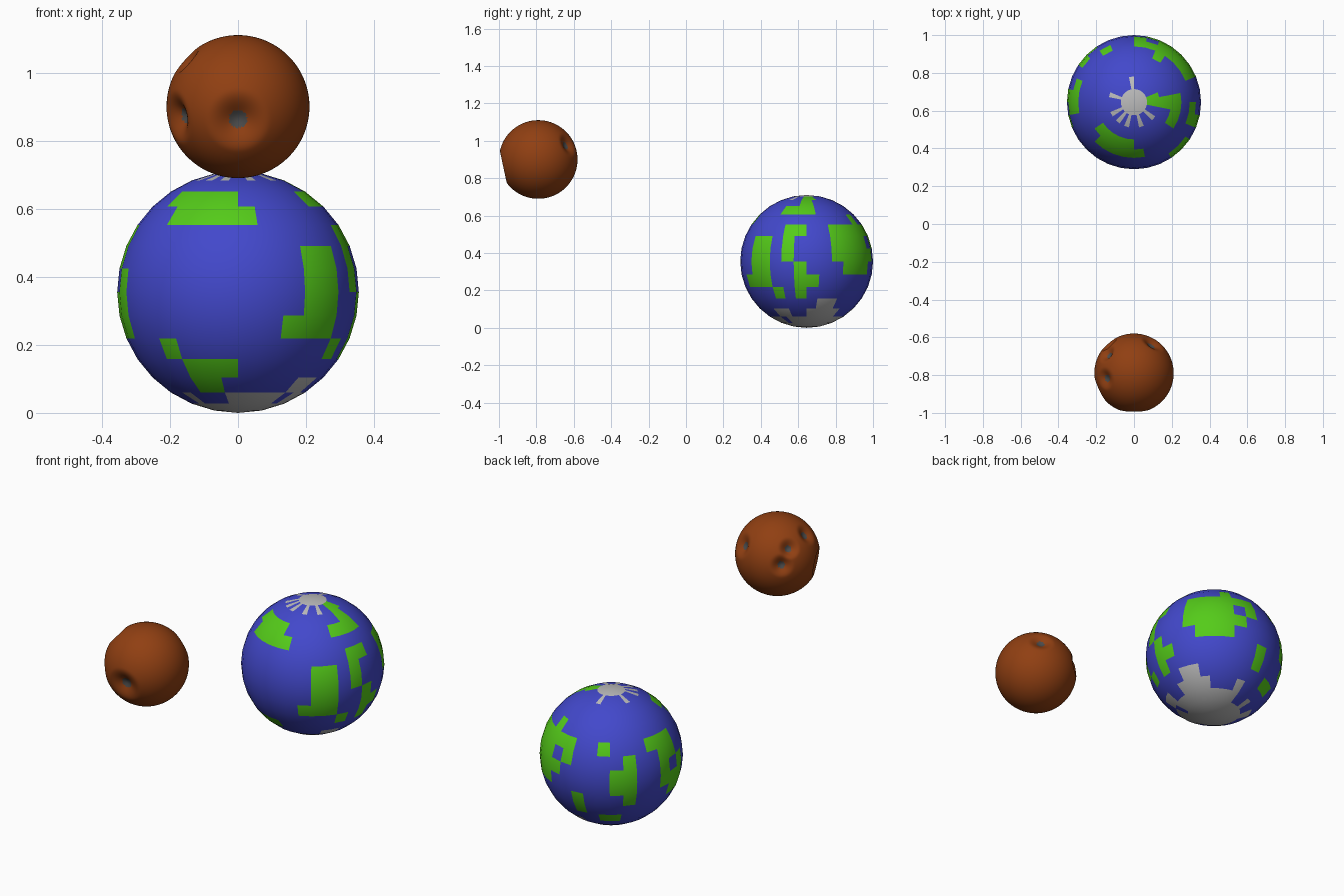
import bpy, bmesh, math
from mathutils import Vector

if "Cube" in bpy.data.objects:
    bpy.data.objects.remove(bpy.data.objects["Cube"])


def material(name, rgb):
    m = bpy.data.materials.new(name)
    m.diffuse_color = (*rgb, 1)
    m.use_nodes = True
    m.node_tree.nodes["Principled BSDF"].inputs["Base Color"].default_value = m.diffuse_color
    return m


def finish(bm, name, mats, loc):
    for f in bm.faces:
        f.smooth = True
    me = bpy.data.meshes.new(name)
    bm.to_mesh(me)
    bm.free()
    for m in mats:
        me.materials.append(m)
    ob = bpy.data.objects.new(name, me)
    ob.location = loc
    bpy.context.collection.objects.link(ob)
    return ob


def azimuth(p):
    # angle around z, from the front (-y) towards the right (+x)
    return math.degrees(math.atan2(p.x, -p.y)) % 360


def direction(az, lat):
    a, l = math.radians(az), math.radians(lat)
    return Vector((math.cos(l) * math.sin(a), -math.cos(l) * math.cos(a), math.sin(l)))


# Patches on the planet: ring (0 = top) -> spans of segments (first, last)
LAND = {
    1: [(7, 9)],
    2: [(7, 8)],
    3: [(-5, -1), (5, 8)],
    4: [(-4, 0), (13, 13)],
    5: [(6, 7), (10, 15), (18, 18), (22, 24)],
    6: [(3, 4), (6, 6), (10, 13), (15, 15), (20, 20), (23, 24)],
    7: [(3, 4), (6, 6), (10, 14), (19, 20), (23, 23), (25, 25)],
    8: [(3, 4), (7, 7), (11, 13), (19, 20), (23, 25)],
    9: [(2, 4), (7, 8), (16, 16), (20, 20), (24, 25)],
    10: [(5, 5), (7, 7), (16, 16), (28, 28)],
    11: [(-3, -1), (18, 19)],
    12: [(-3, -2)],
}
ICE = {
    0: [(0, 31)],
    1: [(k, k) for k in (1, 4, -2, -4, -6, -10, 16)],
    11: [(9, 10)],
    12: [(4, 5), (8, 11), (15, 15)],
    13: [(-5, -5), (-1, 3), (5, 15), (18, 18), (21, 22)],
    14: [(0, 31)],
    15: [(0, 31)],
}


def inside(patches, ring, seg):
    return any((seg - a) % 32 <= b - a for a, b in patches.get(ring, []))


# Planet: 32 x 16 sphere with ocean, land and polar caps coloured face by face
bm = bmesh.new()
bmesh.ops.create_uvsphere(bm, u_segments=32, v_segments=16, radius=0.355)
for f in bm.faces:
    c = f.calc_center_median()
    step = 11.25
    ring = int(math.degrees(math.acos(c.normalized().z)) / step)
    seg = int(azimuth(c) / step) % 32
    if inside(LAND, ring, seg):
        f.material_index = 1
    elif inside(ICE, ring, seg):
        f.material_index = 2
finish(bm, "planet",
       [material("ocean", (0.055, 0.065, 0.6)),
        material("land", (0.09, 0.6, 0.01)),
        material("ice", (0.5, 0.5, 0.5))], (0, 0.645, 0.355))

# Moon: smooth sphere pressed in with soft craters that have dark floors
R = 0.21
# azimuth, latitude, dimple radius, depth
CRATERS = [(0, -12, 0.10, 0.045), (295, -9, 0.085, 0.045), (148, 23, 0.075, 0.03),
           (281, 41, 0.065, 0.025), (234, 31, 0.06, 0.03), (221, 8, 0.065, 0.03)]
bm = bmesh.new()
bmesh.ops.create_icosphere(bm, subdivisions=6, radius=R)
craters = [(direction(a, l), w, d) for a, l, w, d in CRATERS]
for f in bm.faces:
    n = f.calc_center_median().normalized()
    if any(n.angle(c) * R < 0.32 * w for c, w, d in craters):
        f.material_index = 1
for v in bm.verts:
    n = v.co.normalized()
    push = 0
    for c, w, d in craters:
        t = n.angle(c) * R / w
        if t < 1:
            push += d * 0.5 * (1 + math.cos(math.pi * t))
    v.co = n * (R - min(push, 0.05))
finish(bm, "moon",
       [material("rust", (0.28, 0.05, 0.006)),
        material("crater_floor", (0.07, 0.07, 0.07))], (0, -0.79, 0.90))
